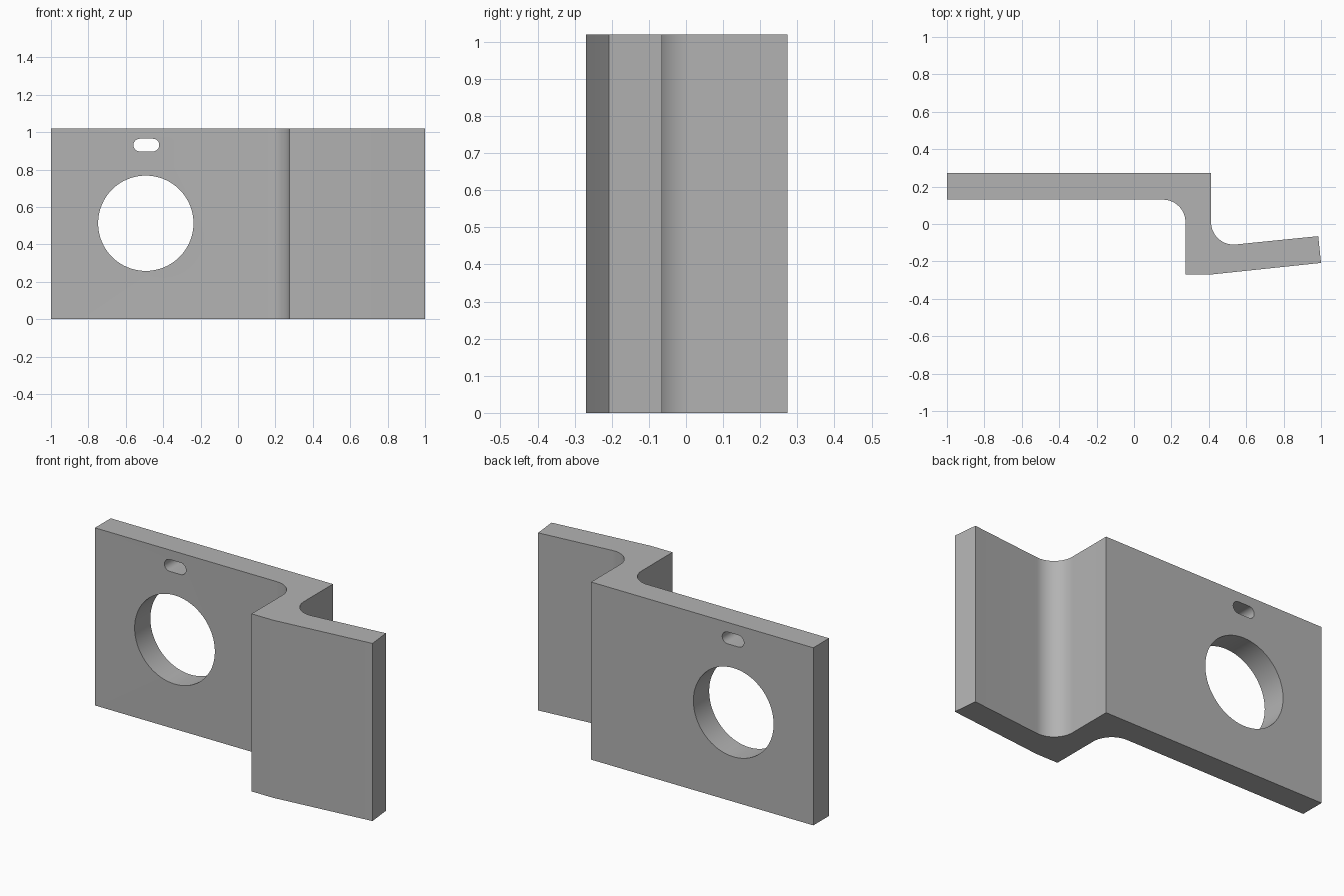
import bpy, bmesh, math

if "Cube" in bpy.data.objects:
    bpy.data.objects.remove(bpy.data.objects["Cube"])

HEIGHT = 1.02


def arc(cx, cy, r, a0, a1, n):
    """Points along an arc, angles in degrees."""
    return [(cx + r * math.cos(math.radians(a0 + (a1 - a0) * i / n)),
             cy + r * math.sin(math.radians(a0 + (a1 - a0) * i / n))) for i in range(n + 1)]


def prism(name, base, shift):
    """Extrude a closed outline of 3D points along a vector."""
    bm = bmesh.new()
    face = bm.faces.new([bm.verts.new(p) for p in base])
    new = bmesh.ops.extrude_face_region(bm, geom=[face])["geom"]
    bmesh.ops.translate(bm, vec=shift, verts=[v for v in new if isinstance(v, bmesh.types.BMVert)])
    bmesh.ops.recalc_face_normals(bm, faces=bm.faces)
    mesh = bpy.data.meshes.new(name)
    bm.to_mesh(mesh)
    bm.free()
    obj = bpy.data.objects.new(name, mesh)
    bpy.context.collection.objects.link(obj)
    return obj


# Stepped bracket: bent profile with two filleted inner corners
profile = [(-1, 0.273), (0.412, 0.273)]
profile += arc(0.532, 0.010, 0.12, 180, 275.8, 16)
profile += [(0.985, -0.065), (1, -0.208), (0.412, -0.27), (0.275, -0.27)]
profile += arc(0.155, 0.010, 0.12, 0, 90, 16)
profile += [(-1, 0.13)]
bracket = prism("bracket", [(x, y, 0) for x, y in profile], (0, 0, HEIGHT))

# Round hole and small slot through the back plate
hole = arc(-0.493, 0.513, 0.255, 0, 360, 64)[:-1]
slot = arc(-0.455, 0.931, 0.034, -90, 90, 12) + arc(-0.525, 0.931, 0.034, 90, 270, 12)
cutters = [prism(name, [(x, 0, z) for x, z in outline], (0, 0.5, 0))
           for name, outline in (("round_hole_cutter", hole), ("slot_cutter", slot))]

bpy.context.view_layer.objects.active = bracket
for cutter in cutters:
    cutter.hide_render = True
    mod = bracket.modifiers.new("cut", "BOOLEAN")
    mod.operation, mod.solver, mod.object = "DIFFERENCE", "EXACT", cutter
    bpy.ops.object.modifier_apply(modifier=mod.name)
    bpy.data.objects.remove(cutter)

# Plain grey metal
grey = bpy.data.materials.new("grey_metal")
grey.diffuse_color = (0.45, 0.45, 0.45, 1)
grey.use_nodes = True
grey.node_tree.nodes["Principled BSDF"].inputs["Base Color"].default_value = grey.diffuse_color
bracket.data.materials.clear()
bracket.data.materials.append(grey)

bracket.select_set(True)
bpy.ops.object.shade_smooth_by_angle(angle=math.radians(20))
